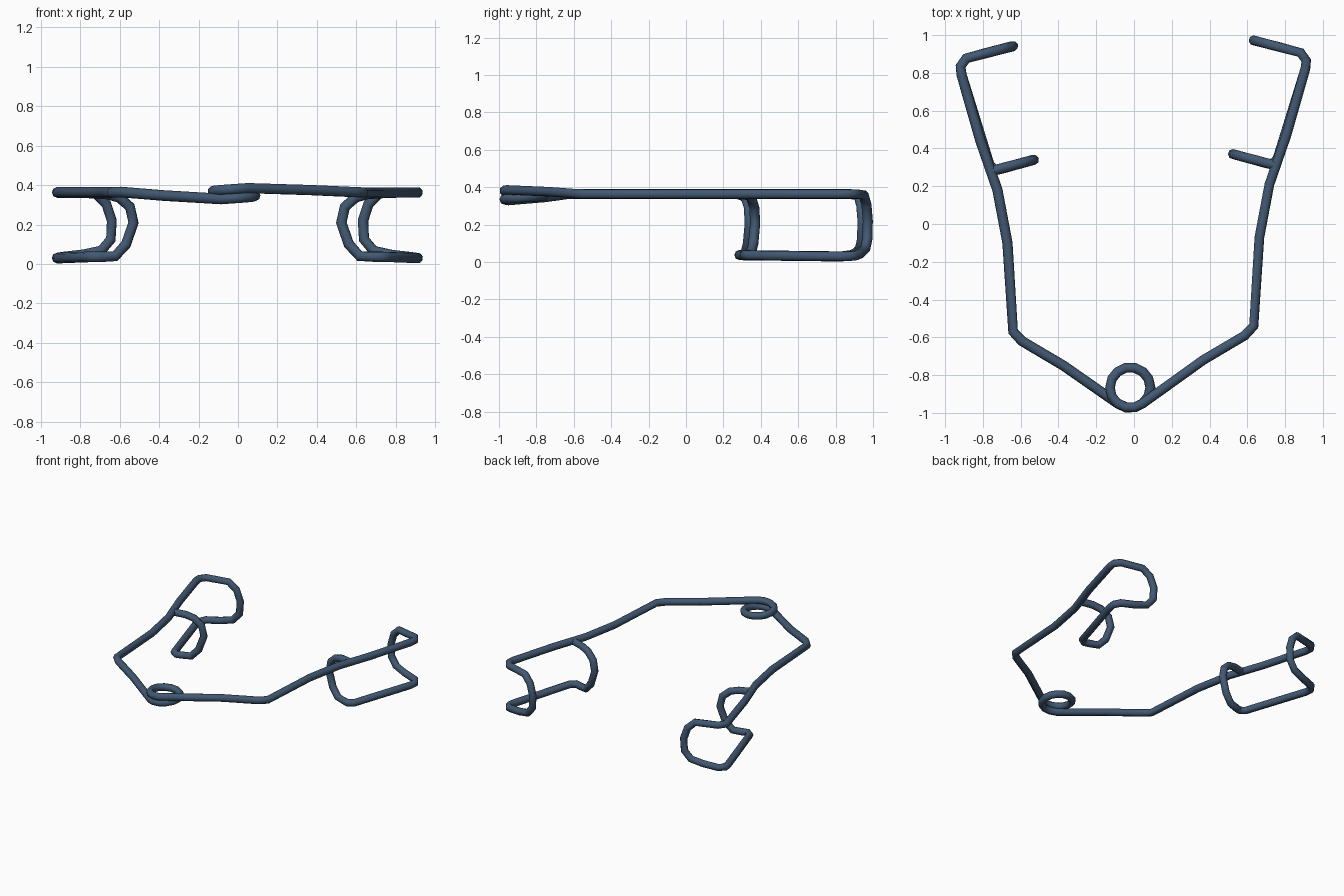
import bpy, math

RADIUS = 0.027
steel = bpy.data.materials.new("blue steel")
steel.diffuse_color = (0.054, 0.098, 0.168, 1)


def clip(side, dy):
    """One arm from the coil outwards, then the bent wire clip at its end."""
    pts = [
        # long arm
        (0.37, -0.72, 0.375), (0.59, -0.59, 0.365), (0.637, -0.54, 0.363),
        (0.667, -0.07, 0.363), (0.72, 0.21, 0.363), (0.81, 0.47, 0.363),
        (0.91, 0.82, 0.363), (0.915, 0.865, 0.363), (0.885, 0.907, 0.363),
        # rear C bend, going down
        (0.72, 0.95, 0.358), (0.665, 0.965, 0.305), (0.637, 0.972, 0.22),
        (0.642, 0.97, 0.125), (0.69, 0.958, 0.068), (0.78, 0.935, 0.047),
        # lower rail, back to front
        (0.885, 0.907, 0.035), (0.915, 0.865, 0.03), (0.91, 0.82, 0.03),
        (0.76, 0.34, 0.036), (0.725, 0.315, 0.037), (0.69, 0.325, 0.037),
        # front C bend, going up to meet the arm
        (0.62, 0.345, 0.04), (0.565, 0.36, 0.1), (0.527, 0.37, 0.21),
        (0.545, 0.365, 0.29), (0.60, 0.35, 0.338), (0.66, 0.335, 0.355),
        (0.745, 0.312, 0.36),
    ]
    return [(side * x - 0.003, y + dy, z) for x, y, z in pts]


# spring coil: one full turn plus the overlap at the front
coil = []
STEPS = 17
for i in range(STEPS + 1):
    t = i / STEPS
    a = math.radians(-128 + 436 * t)
    coil.append((-0.02 + 0.107 * math.cos(a), -0.866 + 0.107 * math.sin(a),
                 0.33 + 0.055 * t))

right = clip(1, 0.0)
left = clip(-1, -0.03)
left[0] = (left[0][0], left[0][1], 0.347)
path = left[::-1] + coil + right

# single round wire swept along the path
curve = bpy.data.curves.new("spring_wire", 'CURVE')
curve.dimensions = '3D'
curve.bevel_depth = RADIUS
curve.bevel_resolution = 2
curve.use_fill_caps = True
spline = curve.splines.new('POLY')
spline.points.add(len(path) - 1)
for p, co in zip(spline.points, path):
    p.co = (*co, 1)
wire = bpy.data.objects.new("spring_wire", curve)
bpy.context.collection.objects.link(wire)
curve.materials.append(steel)

# mesh with smooth sides and sharp end caps
bpy.context.view_layer.objects.active = wire
wire.select_set(True)
bpy.ops.object.convert(target='MESH')
bpy.ops.object.shade_smooth_by_angle(angle=math.radians(50))
